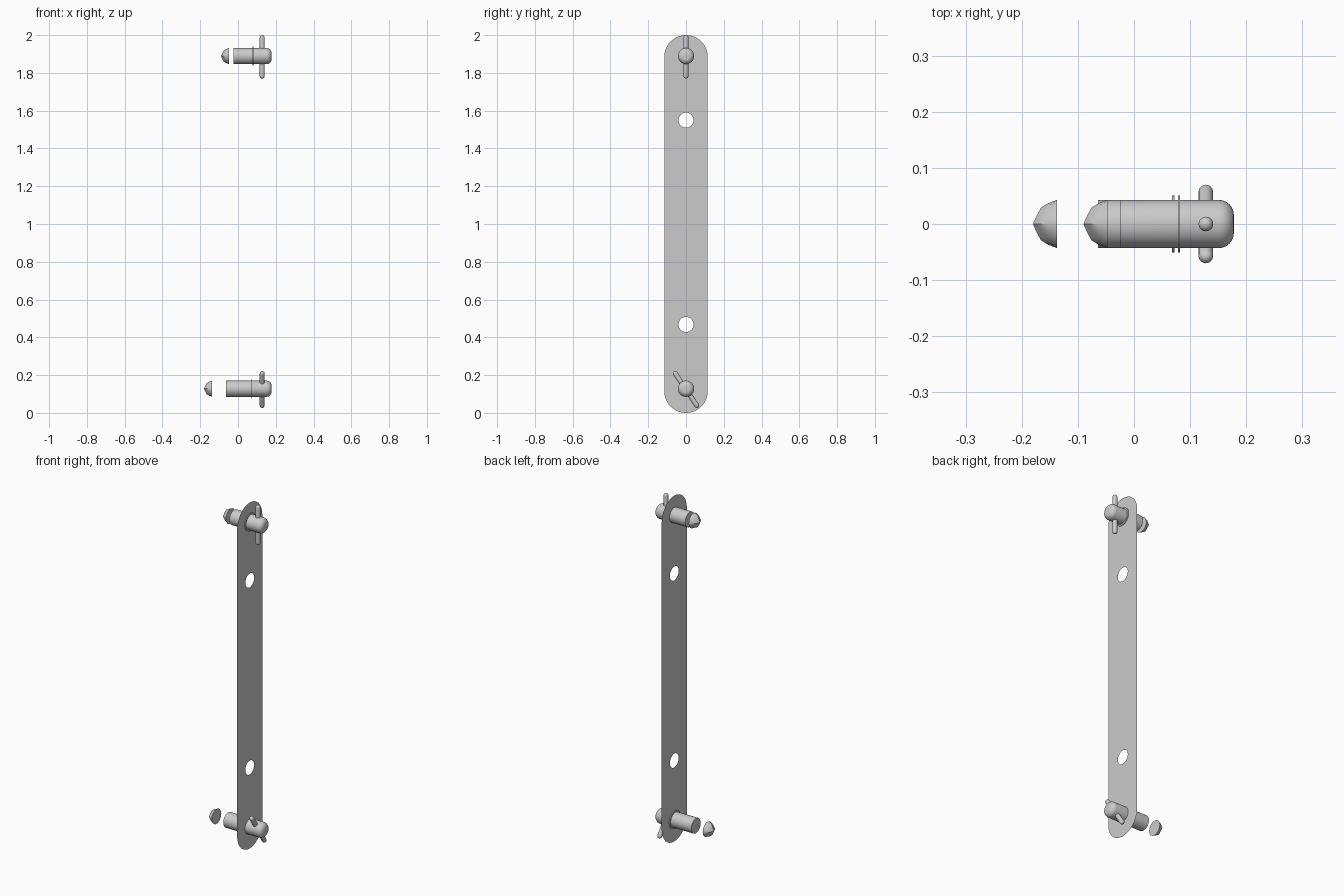
import bpy, bmesh
from math import sin, cos, pi, radians

if "Cube" in bpy.data.objects:
    bpy.data.objects.remove(bpy.data.objects["Cube"])

PLATE_X = 0.075


def finish(name, bm, smooth=True):
    mesh = bpy.data.meshes.new(name)
    bm.to_mesh(mesh)
    bm.free()
    ob = bpy.data.objects.new(name, mesh)
    bpy.context.collection.objects.link(ob)
    if smooth:
        bpy.ops.object.select_all(action='DESELECT')
        bpy.context.view_layer.objects.active = ob
        ob.select_set(True)
        bpy.ops.object.shade_smooth_by_angle(angle=radians(35))
    return ob


def lathe(name, profile, seg=32, lobe=None, smooth=True):
    """Spin (x, radius) points about the x axis; lobe varies radius by angle."""
    bm = bmesh.new()
    rings = []
    for i, (x, r) in enumerate(profile):
        if r == 0:
            rings.append([bm.verts.new((x, 0, 0))] * seg)
            continue
        ring = []
        for k in range(seg):
            a = 2 * pi * k / seg
            rr = r * (lobe(i, a) if lobe else 1)
            ring.append(bm.verts.new((x, rr * cos(a), rr * sin(a))))
        rings.append(ring)
    for a, b in zip(rings, rings[1:]):
        for k in range(seg):
            j = (k + 1) % seg
            bm.faces.new(list(dict.fromkeys((a[k], a[j], b[j], b[k]))))
    bmesh.ops.recalc_face_normals(bm, faces=bm.faces)
    return finish(name, bm, smooth)


def plate():
    bm = bmesh.new()
    w, n = 0.115, 24
    outline = [(w * cos(pi * k / n), 2 - w + w * sin(pi * k / n)) for k in range(n + 1)]
    outline += [(-y, 2 - z) for y, z in outline]
    loops = [outline]
    for zc in (0.468, 1.55):
        loops.append([(0.04 * cos(2 * pi * k / 32), zc + 0.04 * sin(2 * pi * k / 32))
                      for k in range(32)])
    edges = []
    for loop in loops:
        vs = [bm.verts.new((PLATE_X, y, z)) for y, z in loop]
        edges += [bm.edges.new((vs[i - 1], vs[i])) for i in range(len(vs))]
    bmesh.ops.triangle_fill(bm, edges=edges, use_beauty=True, use_dissolve=False,
                            normal=(1, 0, 0))
    finish("flat_plate", bm, smooth=False)


def pin(label, z, start, cap_tip, washer_x, tilt):
    # shaft with a rounded head
    r, b, end = 0.043, 0.027, 0.178
    head = [(end - b + b * sin(t * pi / 12), r - b + b * cos(t * pi / 12)) for t in range(7)]
    shaft = lathe(label + "_pin_shaft", [(start, 0), (start, r)] + head + [(end, 0)])

    # thin washer against the plate
    h = 0.002
    washer = lathe(label + "_washer", [(washer_x - h, 0.04), (washer_x - h, 0.051),
                                       (washer_x + h, 0.051), (washer_x + h, 0.04),
                                       (washer_x - h, 0.04)])

    # fluted pointed cap floating off the end of the shaft
    t = cap_tip
    flute = (0, 0, 0.04, 0.16, 0.22, 0)
    cap = lathe(label + "_pointed_cap",
                [(t + 0.043, 0), (t + 0.043, 0.043), (t + 0.027, 0.037),
                 (t + 0.014, 0.029), (t + 0.005, 0.012), (t, 0)],
                seg=16, lobe=lambda i, a: 1 - flute[i] * (1 - cos(4 * a)))

    # round-ended cross handle, built along x and turned upright
    hl, hr = 0.115, 0.013
    end_arc = [(hl - hr + hr * sin(k * pi / 10), hr * cos(k * pi / 10)) for k in range(5)]
    half = end_arc + [(hl, 0)]
    handle = lathe(label + "_cross_handle", [(-x, q) for x, q in reversed(half)] + half, seg=16)
    handle.rotation_euler = (tilt, -pi / 2, 0)
    handle.rotation_mode = 'XYZ'
    from mathutils import Matrix
    handle.data.transform(Matrix.Rotation(tilt, 4, 'X') @ Matrix.Rotation(-pi / 2, 4, 'Y'))
    handle.rotation_euler = (0, 0, 0)

    for ob in (shaft, washer, cap):
        ob.location = (0, 0, z)
    handle.location = (0.128, 0, z - 0.004)


plate()
pin("upper", 1.889, -0.025, -0.09, 0.08, 0)
pin("lower", 0.128, -0.064, -0.18, 0.07, radians(34))
